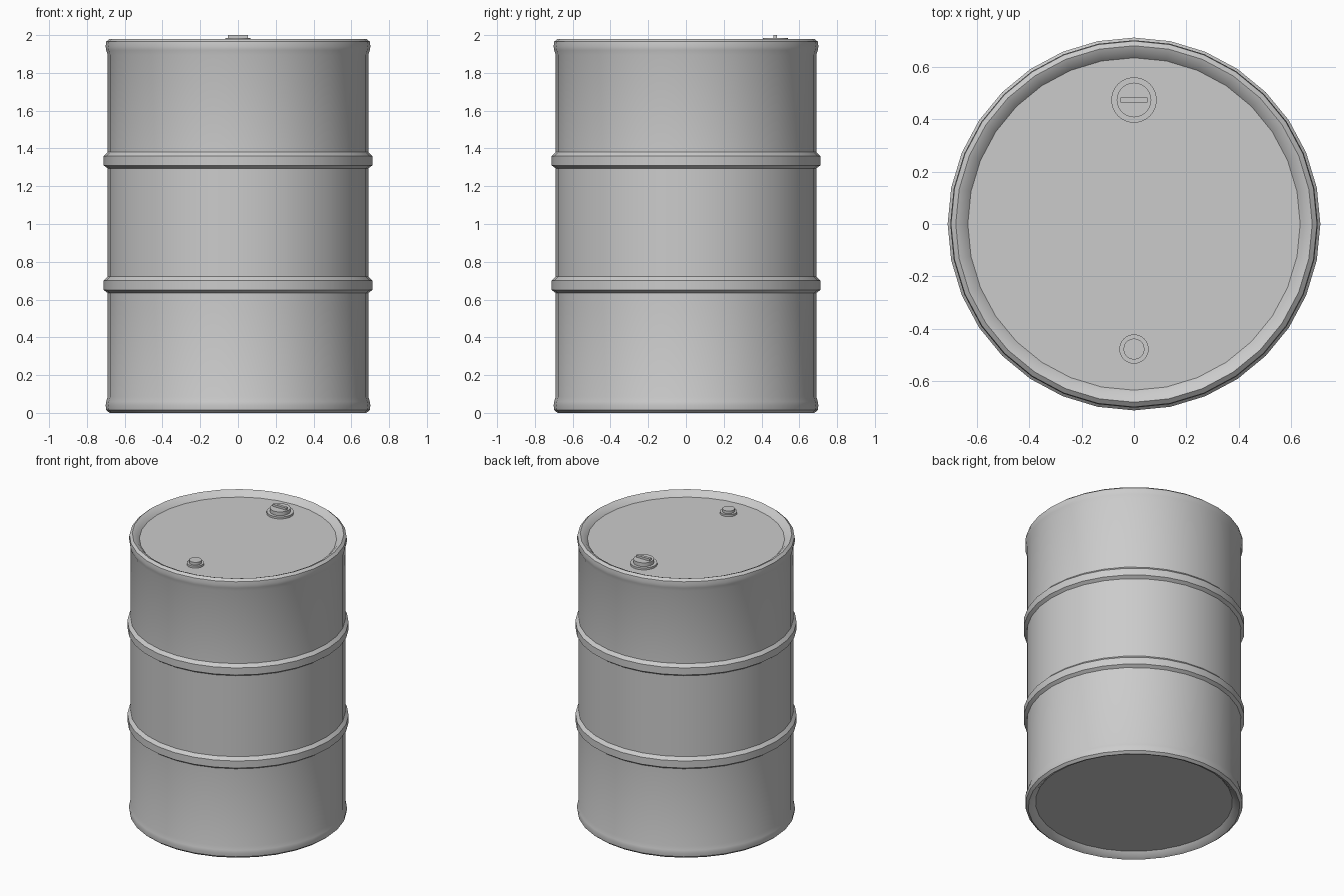
import bpy
import bmesh
from math import cos, sin, pi, radians

if "Cube" in bpy.data.objects:
    bpy.data.objects.remove(bpy.data.objects["Cube"], do_unlink=True)

steel = bpy.data.materials.new("grey steel")
steel.use_nodes = True
colour = (0.6, 0.6, 0.6, 1)
steel.diffuse_color = colour
steel.node_tree.nodes["Principled BSDF"].inputs["Base Color"].default_value = colour


def finish(name, bm, location=(0, 0, 0), angle=28):
    bmesh.ops.recalc_face_normals(bm, faces=bm.faces)
    mesh = bpy.data.meshes.new(name)
    bm.to_mesh(mesh)
    bm.free()
    mesh.materials.append(steel)
    obj = bpy.data.objects.new(name, mesh)
    obj.location = location
    bpy.context.collection.objects.link(obj)
    bpy.ops.object.select_all(action="DESELECT")
    obj.select_set(True)
    bpy.context.view_layer.objects.active = obj
    bpy.ops.object.shade_smooth_by_angle(angle=radians(angle))
    return obj


def lathe(name, profile, sides, location=(0, 0, 0)):
    """Revolve a (radius, height) profile and cap both ends."""
    bm = bmesh.new()
    rings = [[bm.verts.new((r * cos(2 * pi * i / sides), r * sin(2 * pi * i / sides), z))
              for i in range(sides)] for r, z in profile]
    for low, high in zip(rings, rings[1:]):
        for i in range(sides):
            j = (i + 1) % sides
            bm.faces.new((low[i], low[j], high[j], high[i]))
    bm.faces.new(rings[0])
    bm.faces.new(rings[-1])
    return finish(name, bm, location)


# Drum: recessed ends, rolled rims and two hoops on one profile
HEIGHT, RADIUS, LID = 1.98, 0.69, 1.945
rim = [(0.634, 0.035), (0.657, 0.01), (0.68, 0), (0.698, 0.015),
       (0.701, 0.04), (0.698, 0.06), (RADIUS, 0.085)]


def hoop(z):
    return [(RADIUS, z - 0.043), (0.711, z - 0.028), (0.711, z + 0.022), (RADIUS, z + 0.043)]


top_rim = [(r, HEIGHT - z) for r, z in reversed(rim)]
lathe("drum_body", rim + hoop(0.678) + hoop(1.338) + top_rim, 32)


# Bungs on the lid: a flange with a round plug
def bung(name, y, flange, plug, plug_top):
    step = 0.014
    lathe(name, [(flange, -0.002), (flange, step), (plug, step), (plug, plug_top)],
          24, (0, y, LID))


bung("large_bung", 0.473, 0.087, 0.066, 0.04)
bung("small_bung", -0.477, 0.056, 0.04, 0.033)

# Grip bar across the large bung
bm = bmesh.new()
bmesh.ops.create_cube(bm, size=1)
bmesh.ops.scale(bm, vec=(0.104, 0.02, 0.02), verts=bm.verts)
finish("bung_grip", bm, (0, 0.473, 1.99))
